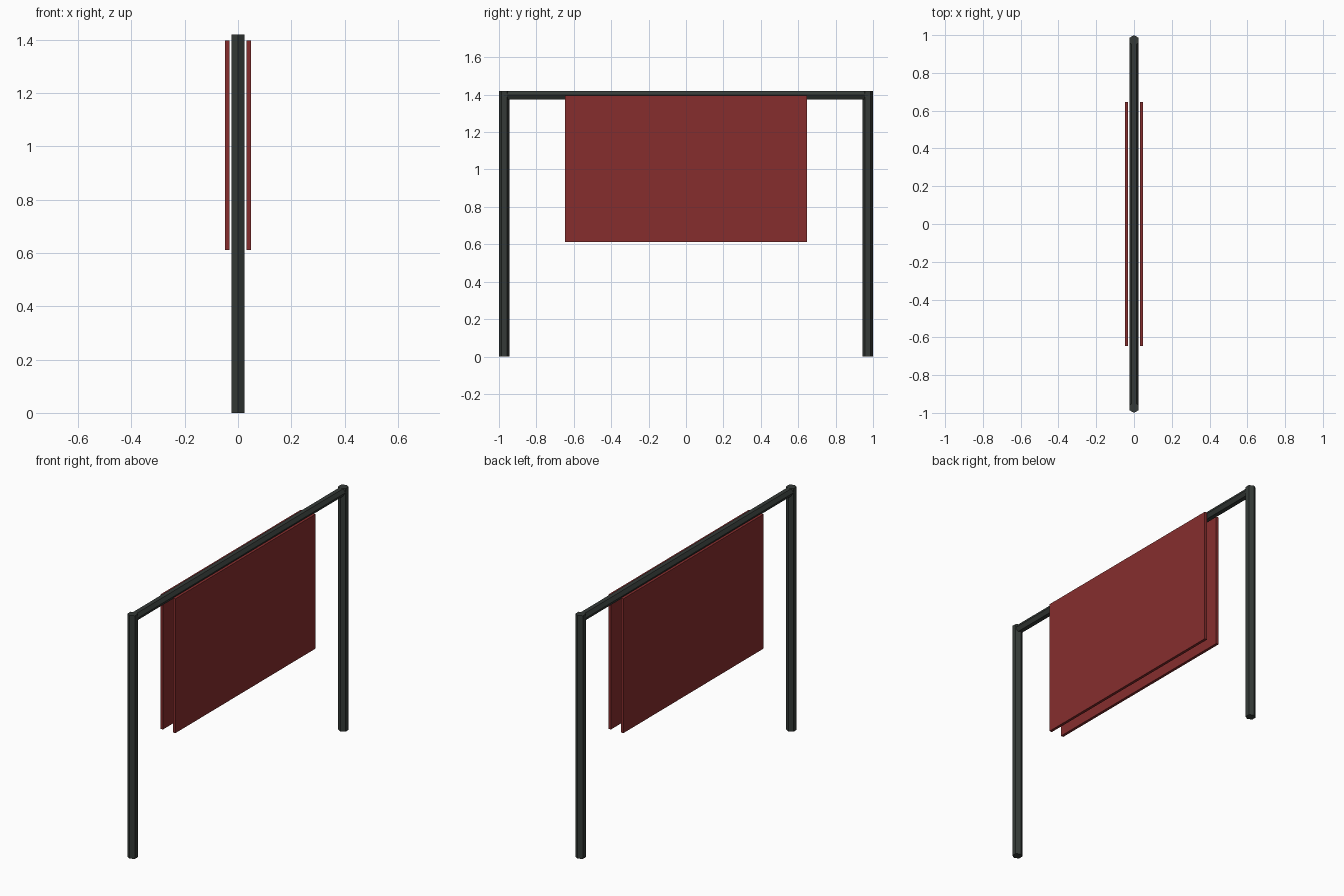
import bpy, math
from mathutils import Matrix

if "Cube" in bpy.data.objects:
    bpy.data.objects.remove(bpy.data.objects["Cube"])


def material(name, rgb):
    m = bpy.data.materials.new(name)
    m.diffuse_color = (*rgb, 1.0)
    m.use_nodes = True
    m.node_tree.nodes["Principled BSDF"].inputs["Base Color"].default_value = m.diffuse_color
    return m


METAL = material("dark_metal", (0.035, 0.042, 0.038))
RED = material("dark_red", (0.24, 0.027, 0.027))


def finish(name, mat):
    ob = bpy.context.object
    ob.name = ob.data.name = name
    ob.data.materials.append(mat)
    return ob


def hex_rod(name, radius, length, loc, along_y=False):
    """Six-sided rod; corners point along y when upright, along x when lying."""
    bpy.ops.mesh.primitive_cylinder_add(vertices=6, radius=radius, depth=length)
    ob = finish(name, METAL)
    # the primitive's first corner lies on the +y axis
    if along_y:
        ob.data.transform(Matrix.Rotation(math.pi / 2, 4, 'X') @
                          Matrix.Rotation(math.pi / 2, 4, 'Z'))
    ob.location = loc


def panel(name, size, loc):
    bpy.ops.mesh.primitive_cube_add(size=1)
    ob = finish(name, RED)
    ob.data.transform(Matrix.Diagonal((*size, 1)))
    ob.location = loc


# upright posts at both ends
for side, s in (("front", -1), ("back", 1)):
    hex_rod(side + "_post", 0.028, 1.42, (0, s * 0.972, 0.71))

# top rail between the posts
hex_rod("top_rail", 0.025, 1.944, (0, 0, 1.397), along_y=True)

# cloth panels hanging on either side of the rail
for side, s in (("left", -1), ("right", 1)):
    panel(side + "_panel", (0.016, 1.294, 0.785), (s * 0.04, 0, 1.0035))
